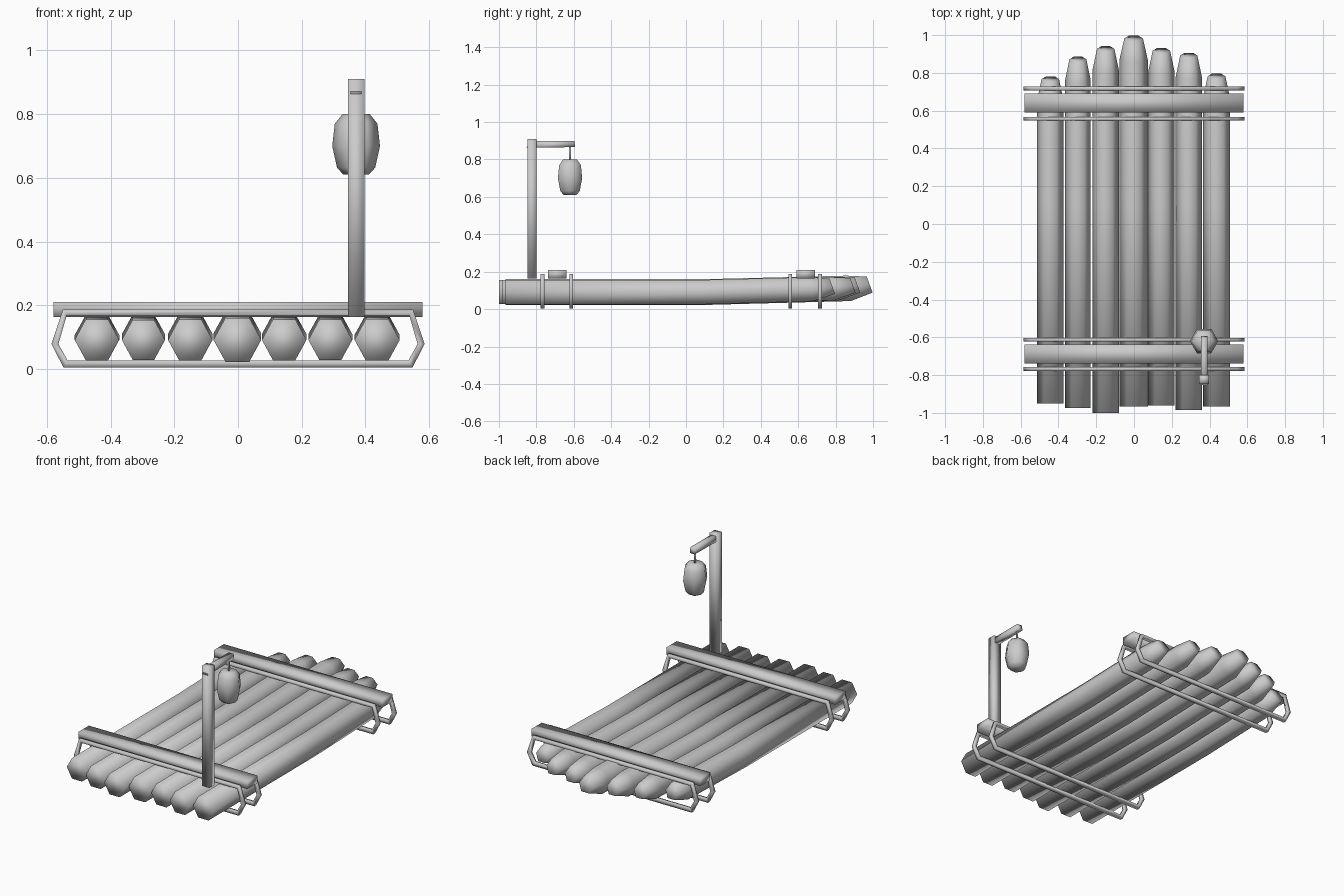
import bpy
import bmesh
from math import cos, sin, pi, radians
from mathutils import Vector

if "Cube" in bpy.data.objects:
    bpy.data.objects.remove(bpy.data.objects["Cube"], do_unlink=True)

GREY = (0.6, 0.6, 0.6, 1)
mat = bpy.data.materials.new("plain_grey")
mat.use_nodes = True
mat.diffuse_color = GREY
mat.node_tree.nodes["Principled BSDF"].inputs["Base Color"].default_value = GREY


def loft(name, rings, closed=False, smooth=True):
    """Skin a list of equal rings of points; cap the ends unless closed."""
    bm = bmesh.new()
    rows = [[bm.verts.new(p) for p in ring] for ring in rings]
    n = len(rows[0])
    pairs = list(zip(rows, rows[1:]))
    if closed:
        pairs.append((rows[-1], rows[0]))
    else:
        bm.faces.new(rows[0])
        bm.faces.new(rows[-1])
    for a, b in pairs:
        for i in range(n):
            j = (i + 1) % n
            bm.faces.new((a[i], a[j], b[j], b[i]))
    bmesh.ops.recalc_face_normals(bm, faces=bm.faces)
    for f in bm.faces:
        f.smooth = smooth
    mesh = bpy.data.meshes.new(name)
    bm.to_mesh(mesh)
    bm.free()
    mesh.materials.append(mat)
    obj = bpy.data.objects.new(name, mesh)
    bpy.context.collection.objects.link(obj)
    return obj


def hexagon(center, u, v, sides=6):
    """Ring of points around center spanned by the vectors u and v."""
    c, u, v = Vector(center), Vector(u), Vector(v)
    return [c + u * cos(2 * pi * i / sides) + v * sin(2 * pi * i / sides)
            for i in range(sides)]


def box(name, x, y, z):
    """Softly shaded box from (min, max) ranges."""
    return loft(name, [[(a, y[0], z[0]), (a, y[1], z[0]),
                        (a, y[1], z[1]), (a, y[0], z[1])] for a in x])


# Hexagonal logs with upturned, tapered back tips: x, front y, back y, radius
LOGS = [(-0.443, -0.95, 0.785, 0.07), (-0.297, -0.975, 0.89, 0.068),
        (-0.15, -1.0, 0.945, 0.07), (-0.002, -0.965, 1.0, 0.075),
        (0.145, -0.96, 0.935, 0.07), (0.29, -0.985, 0.91, 0.069),
        (0.437, -0.965, 0.80, 0.071)]
for k, (x, front, back, r) in enumerate(LOGS):
    lift = 0.04 * (back - 0.1) / 0.9
    rings = []
    for y, z, size, tilt in ((front, 0.091, r, 0),
                             (0.1, 0.091, r, 1),
                             (back - 0.13, 0.091 + lift / 2, r, 10),
                             (back - 0.018, 0.091 + lift, r * 0.66, 20)):
        t = radians(tilt)
        h = size * 1.06
        rings.append(hexagon((x, y, z), (size, 0, 0), (0, -h * sin(t), h * cos(t))))
    loft(f"log_{k + 1}", rings)

# Cross beams on top of the logs
box("front_beam", (-0.58, 0.58), (-0.738, -0.638), (0.163, 0.21))
box("back_beam", (-0.58, 0.58), (0.59, 0.69), (0.163, 0.21))

# Rope lashings: six-cornered loops of square section
HALF = [(0.55, 0.187, 0.538, 0.168), (0.586, 0.078, 0.564, 0.078),
        (0.548, 0.004, 0.535, 0.026)]
LOOP = HALF + [(-a, b, -c, d) for a, b, c, d in reversed(HALF)]
for k, y in enumerate((-0.767, -0.613, 0.557, 0.717)):
    loft(f"rope_loop_{k + 1}",
         [[(ox, y - 0.01, oz), (ox, y + 0.01, oz),
           (ix, y + 0.01, iz), (ix, y - 0.01, iz)] for ox, oz, ix, iz in LOOP],
         closed=True)

# Lantern post, arm and hanging cord
box("lantern_post", (0.345, 0.397), (-0.848, -0.8), (0.163, 0.91))
loft("lantern_arm", [[(x, -0.853, 0.863), (x, -0.592, 0.866),
                      (x, -0.597, 0.9), (x, -0.83, 0.9)] for x in (0.354, 0.388)])
loft("lantern_cord", [hexagon((0.371, -0.62, z), (0.006, 0, 0), (0, 0.006, 0))
                      for z in (0.79, 0.875)])

# Barrel-shaped hexagonal lantern
PROFILE = [(0.61, 0.04), (0.632, 0.06), (0.7, 0.075), (0.77, 0.067), (0.8, 0.043)]
loft("lantern", [hexagon((0.371, -0.62, z), (r, 0, 0), (0, r, 0))
                 for z, r in PROFILE])
